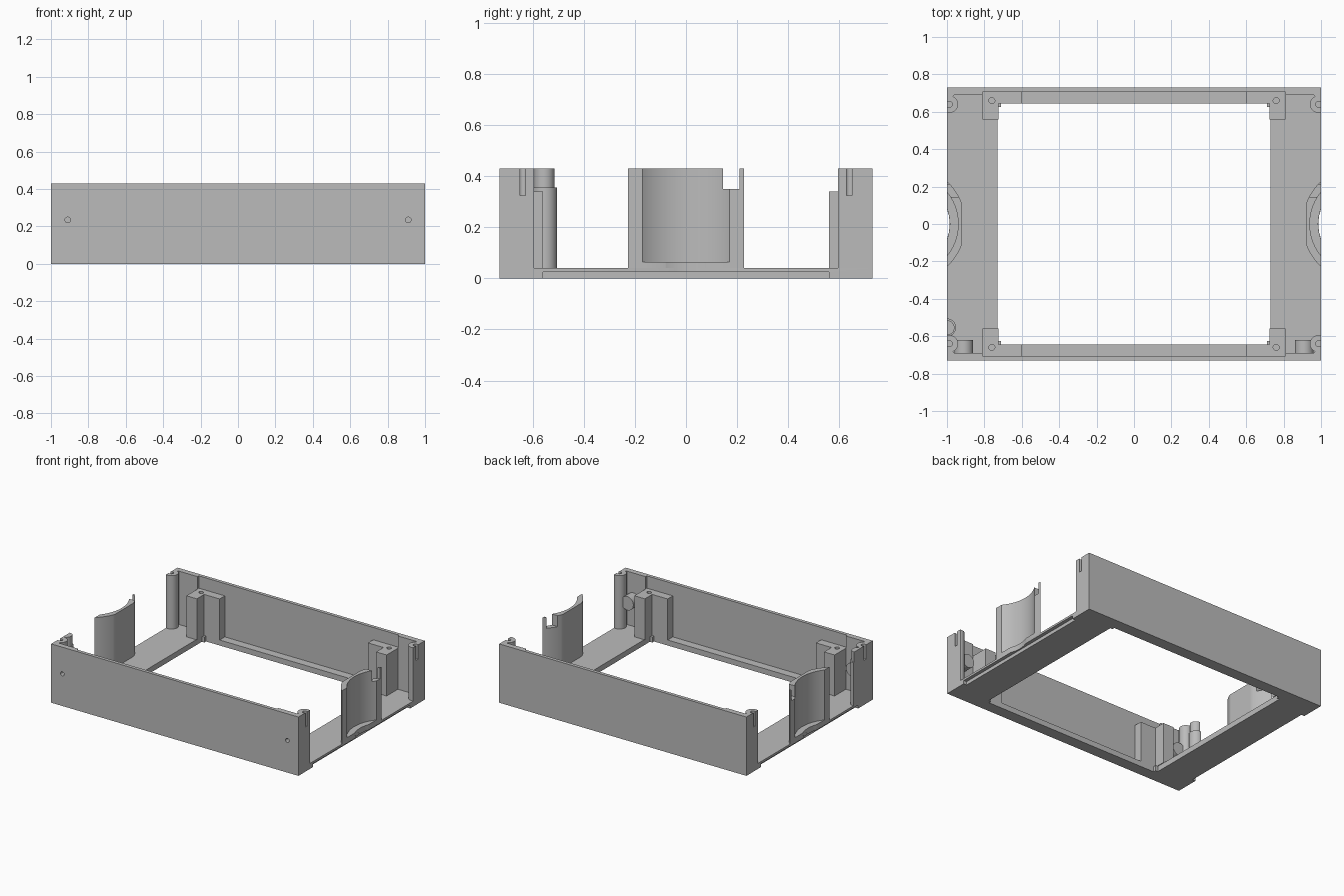
import bpy, bmesh
from math import acos, cos, sin, pi, radians

default = bpy.data.objects.get("Cube")
if default:
    bpy.data.objects.remove(default, do_unlink=True)

grey = bpy.data.materials.new("mid_grey")
grey.use_nodes = True
grey.diffuse_color = (0.5, 0.5, 0.5, 1)
grey.node_tree.nodes["Principled BSDF"].inputs["Base Color"].default_value = (0.5, 0.5, 0.5, 1)

FLOOR, TOP, HALF_X, HALF_Y = 0.04, 0.43, 1.0, 0.73
POST_TOP = 0.34


def prism(name, pts, z0, z1):
    """Extrude a closed xy profile from z0 to z1."""
    bm = bmesh.new()
    face = bm.faces.new([bm.verts.new((x, y, z0)) for x, y in pts])
    moved = bmesh.ops.extrude_face_region(bm, geom=[face])["geom"]
    bmesh.ops.translate(bm, vec=(0, 0, z1 - z0),
                        verts=[g for g in moved if isinstance(g, bmesh.types.BMVert)])
    bmesh.ops.recalc_face_normals(bm, faces=bm.faces)
    mesh = bpy.data.meshes.new(name)
    bm.to_mesh(mesh)
    bm.free()
    mesh.materials.append(grey)
    ob = bpy.data.objects.new(name, mesh)
    bpy.context.collection.objects.link(ob)
    return ob


def box(name, x0, x1, y0, y1, z0, z1):
    return prism(name, [(x0, y0), (x1, y0), (x1, y1), (x0, y1)], z0, z1)


def arc(cx, cy, r, a0, a1, n=32):
    return [(cx + r * cos(a0 + (a1 - a0) * i / n), cy + r * sin(a0 + (a1 - a0) * i / n))
            for i in range(n + 1)]


def rod(name, cx, cy, r, z0, z1):
    return prism(name, arc(cx, cy, r, 0, 2 * pi)[:-1], z0, z1)


def rod_y(name, cx, cz, r, y0, y1):
    """Round rod lying along y."""
    ob = rod(name, cx, -cz, r, y0, y1)
    for v in ob.data.vertices:
        x, y, z = v.co
        v.co = (x, z, -y)
    return ob


def cut(ob, *cutters):
    """Subtract the cutters, bake the result and remove them."""
    for c in cutters:
        c.hide_render = True
        mod = ob.modifiers.new("cut", "BOOLEAN")
        mod.operation, mod.solver, mod.object = "DIFFERENCE", "EXACT", c
    graph = bpy.context.evaluated_depsgraph_get()
    mesh = bpy.data.meshes.new_from_object(ob.evaluated_get(graph))
    ob.modifiers.clear()
    ob.data = mesh
    for c in cutters:
        bpy.data.objects.remove(c, do_unlink=True)


def flip(pts, sx, sy=1):
    return [(sx * x, sy * y) for x, y in pts]


def side_ring(r_in, r_out, s):
    """Crescent around a vertical axis outside the side, trimmed flat at both faces."""
    cx, gap = 1.21, 0.21
    a, b = acos(gap / r_out), acos(gap / r_in)
    outer = [(max(x, 0.92), y) for x, y in arc(cx, 0, r_out, pi - a, pi + a, 48)]
    inner = arc(cx, 0, r_in, pi + b, pi - b, 48)
    return flip(outer + inner, s)


# Floor frame with its opening, side scoops and underside grooves
floor = box("floor_frame", -HALF_X, HALF_X, -HALF_Y, HALF_Y, 0, FLOOR)
cutters = [box("opening", -0.73, 0.73, -0.645, 0.645, -0.1, 0.2)]
for s in (-1, 1):
    cutters.append(rod("scoop", s * 1.21, 0, 0.225, -0.1, 0.2))
    x0, x1 = sorted((s * 0.975, s * 1.1))
    cutters.append(box("groove", x0, x1, -0.56, 0.56, -0.1, 0.025))
cut(floor, *cutters)

# Long walls, thicker at the ends
wall_half = [(1, 0.73), (1, 0.69), (0.81, 0.69), (0.81, 0.705)]
wall = wall_half + flip(wall_half, -1)[::-1]
prism("back_wall", wall, FLOOR, TOP)
front_wall = prism("front_wall", flip(wall, 1, -1), FLOOR, TOP)
cut(front_wall, *[rod_y("hole", s * 0.91, 0.235, 0.015, -0.8, -0.6) for s in (-1, 1)])

for sx, side in ((-1, "right"), (1, "left")):
    for sy, end in ((-1, "front"), (1, "back")):
        tag = f"{end}_{side}"

        # L-shaped inner post with screw hole
        ell = [(0.81, 0.705), (0.6, 0.705), (0.6, 0.645), (0.725, 0.645),
               (0.725, 0.56), (0.81, 0.56)]
        post = prism(f"{tag}_inner_post", flip(ell, sx, sy), FLOOR, POST_TOP)
        cut(post, rod("hole", sx * 0.76, sy * 0.66, 0.016, 0.15, 0.5))

        # Small fillet block in the corner of the opening
        chip = [(0.73, 0.645), (0.71, 0.645), (0.71, 0.625), (0.73, 0.625)]
        prism(f"{tag}_opening_corner", flip(chip, sx, sy), 0, FLOOR)

        # Rounded corner column joined to the wall, with an open screw slot
        a = acos(0.015 / 0.045)
        column = [(1, 0.69), (0.962, 0.69), (0.968, 0.681)]
        column += arc(0.985, 0.64, 0.045, radians(112), 2 * pi - a, 24) + [(1, 0.595)]
        col = prism(f"{tag}_corner_column", flip(column, sx, sy), FLOOR, TOP)
        cut(col, rod("slot", sx * 0.988, sy * 0.64, 0.016, 0.325, 0.6))

    # Curved side guard with a notch, and the lip under it
    guard = prism(f"{side}_curved_guard", side_ring(0.27, 0.31, sx), FLOOR, TOP)
    x0, x1 = sorted((sx * 0.85, sx * 1.1))
    cut(guard, box("notch", x0, x1, 0.145, 0.21, 0.35, 0.6))
    prism(f"{side}_guard_lip", side_ring(0.225, 0.272, sx), FLOOR, 0.065)

    # Screw boss behind the front wall
    boss = rod_y(f"{side}_front_boss", sx * 0.91, 0.235, 0.05, -0.695, -0.62)
    cut(boss, rod_y("hole", sx * 0.91, 0.235, 0.015, -0.8, -0.64))

# Extra stepped half column beside the front right corner
prism("right_half_column", arc(-1, -0.553, 0.048, -pi / 2, pi / 2), FLOOR, 0.355)
prism("right_half_column_top", arc(-1, -0.555, 0.04, -pi / 2, pi / 2), 0.355, TOP)

# Smooth the round faces and keep edges sharp
for ob in bpy.context.collection.objects:
    if ob.type == "MESH" and ob.data.materials and ob.data.materials[0] == grey:
        bm = bmesh.new()
        bm.from_mesh(ob.data)
        bmesh.ops.recalc_face_normals(bm, faces=bm.faces)
        bm.to_mesh(ob.data)
        bm.free()
        ob.data.shade_smooth()
        ob.data.set_sharp_from_angle(angle=radians(30))
